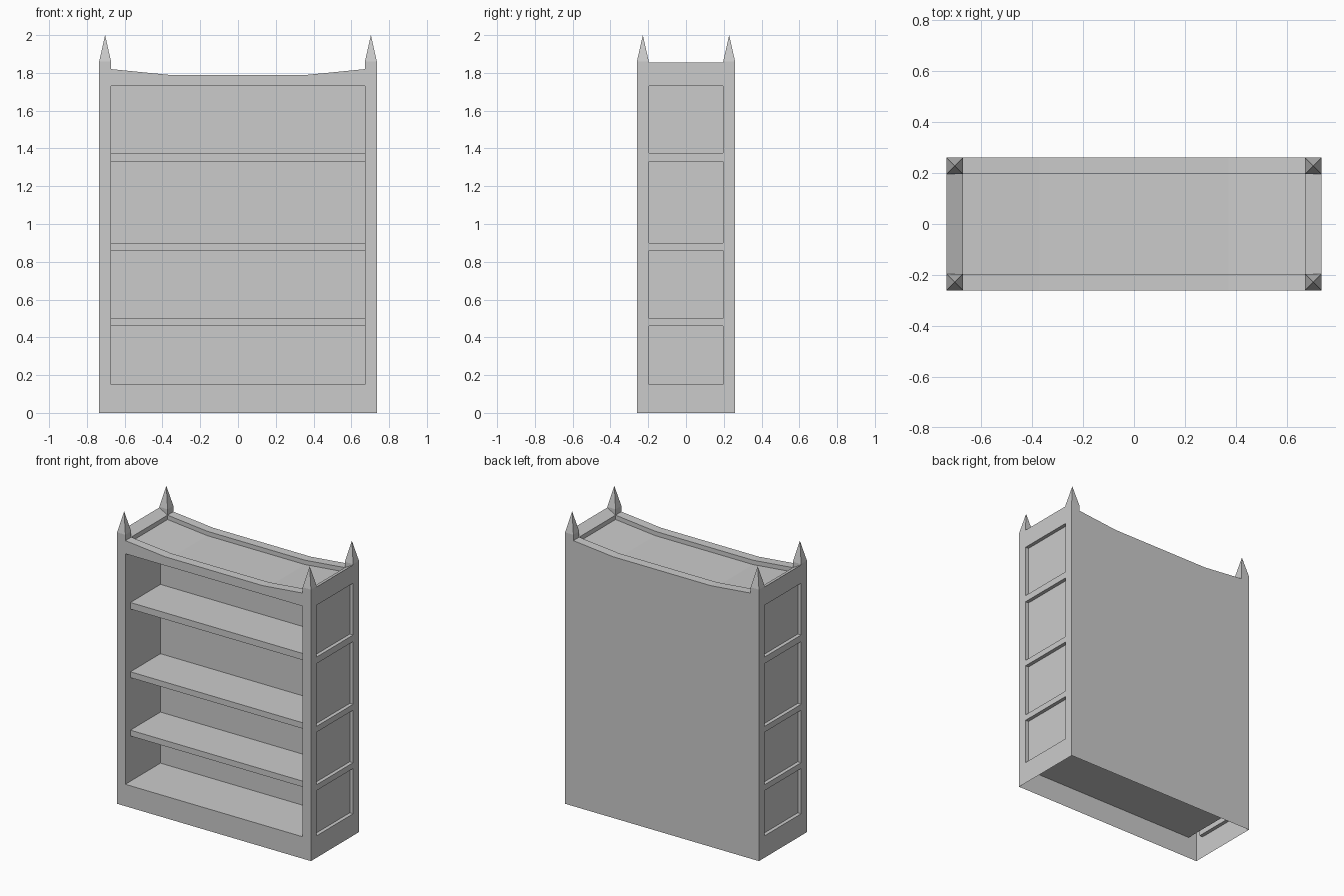
import bpy, bmesh
from mathutils import Vector

if "Cube" in bpy.data.objects:
    bpy.data.objects.remove(bpy.data.objects["Cube"])

W, D = 0.735, 0.26            # half width, half depth
IW, ID = 0.672, 0.197         # inner edges of the corner posts
FLOOR, CEIL = 0.15, 1.73
SHELVES = [(0.46, 0.50), (0.86, 0.90), (1.33, 1.375)]


def top_z(x):
    """Dipped top line of the case."""
    t = max(0.0, min(1.0, (abs(x) - 0.37) / (IW - 0.37)))
    return 1.79 + 0.03 * t


def finish(name, bm):
    me = bpy.data.meshes.new(name)
    bm.to_mesh(me)
    bm.free()
    ob = bpy.data.objects.new(name, me)
    bpy.context.collection.objects.link(ob)
    return ob


def sheet(name, nu, nv, point, outward, recess=(), push=(0, 0, 0)):
    """Grid surface; the cells listed in recess are pushed in."""
    bm = bmesh.new()
    v = [[bm.verts.new(point(i, j)) for j in range(nv)] for i in range(nu)]
    cells = {}
    for i in range(nu - 1):
        for j in range(nv - 1):
            cells[i, j] = bm.faces.new((v[i][j], v[i + 1][j], v[i + 1][j + 1], v[i][j + 1]))
    bm.normal_update()
    if sum((f.normal for f in bm.faces), Vector()).dot(Vector(outward)) < 0:
        bmesh.ops.reverse_faces(bm, faces=bm.faces[:])
    if recess:
        old = [cells[c] for c in recess]
        new = bmesh.ops.extrude_face_region(bm, geom=old)["geom"]
        bmesh.ops.translate(bm, vec=push, verts=[g for g in new if isinstance(g, bmesh.types.BMVert)])
        bmesh.ops.delete(bm, geom=[f for f in old if f.is_valid], context='FACES')
    bm.normal_update()
    return finish(name, bm)


def box(name, lo, hi, tip=None):
    """Box, optionally topped by a pyramid."""
    bm = bmesh.new()
    bmesh.ops.create_cube(bm, size=1)
    lo, hi = Vector(lo), Vector(hi)
    for p in bm.verts:
        p.co = Vector([lo[k] + (p.co[k] + 0.5) * (hi[k] - lo[k]) for k in range(3)])
    if tip:
        bm.normal_update()
        cap = max(bm.faces, key=lambda f: f.calc_center_median().z)
        apex = bmesh.ops.poke(bm, faces=[cap])["verts"][0]
        apex.co.z = tip
    return finish(name, bm)


# front frame with the hollow interior, and plain back
xs = [-W, -IW, -0.37, 0.37, IW, W]
zs = [0, FLOOR, CEIL, None]


def face_at(y):
    return lambda i, j: (xs[i], y, top_z(xs[i]) if zs[j] is None else zs[j])


sheet("front_and_interior", 6, 4, face_at(-D), (0, -1, 0),
      [(1, 1), (2, 1), (3, 1)], (0, 0.38, 0))
sheet("back_panel", 6, 4, face_at(D), (0, 1, 0))

# sides with four recessed panels
ys = [-D, -ID, ID, D]
sz = [0, FLOOR] + [z for s in SHELVES for z in s] + [CEIL, 1.855]
for s, side in ((-1, "left"), (1, "right")):
    sheet(side + "_side", 4, len(sz), lambda i, j: (s * W, ys[i], sz[j]), (s, 0, 0),
          [(1, r) for r in (1, 3, 5, 7)], (-s * 0.025, 0, 0))
    # sloping upper edge of the side
    edge = [(W, 1.855), (IW, 1.82), (IW, 1.785)]
    sheet(side + "_top_edge", 3, 2,
          lambda i, j: (s * edge[i][0], (-D, D)[j], edge[i][1]), (-s, 0, 1))

# curved top board with raised front and back lips
lip = [(-D, 0), (-ID, 0), (-ID, -0.03), (ID, -0.03), (ID, 0), (D, 0)]
tx = xs[1:5]
sheet("top_board", 4, 6,
      lambda i, j: (tx[i], lip[j][0], top_z(tx[i]) + lip[j][1]), (0, 0, 1))

# shelves
for n, (lo, hi) in enumerate(SHELVES):
    box(f"shelf_{n + 1}", (-IW, -0.205, lo), (IW, 0.12, hi))

# pointed corner finials
for sx in (-1, 1):
    for sy in (-1, 1):
        x, y = sorted((sx * W, sx * IW)), sorted((sy * D, sy * ID))
        box("corner_finial", (x[0], y[0], 1.80), (x[1], y[1], 1.86), tip=2.0)
